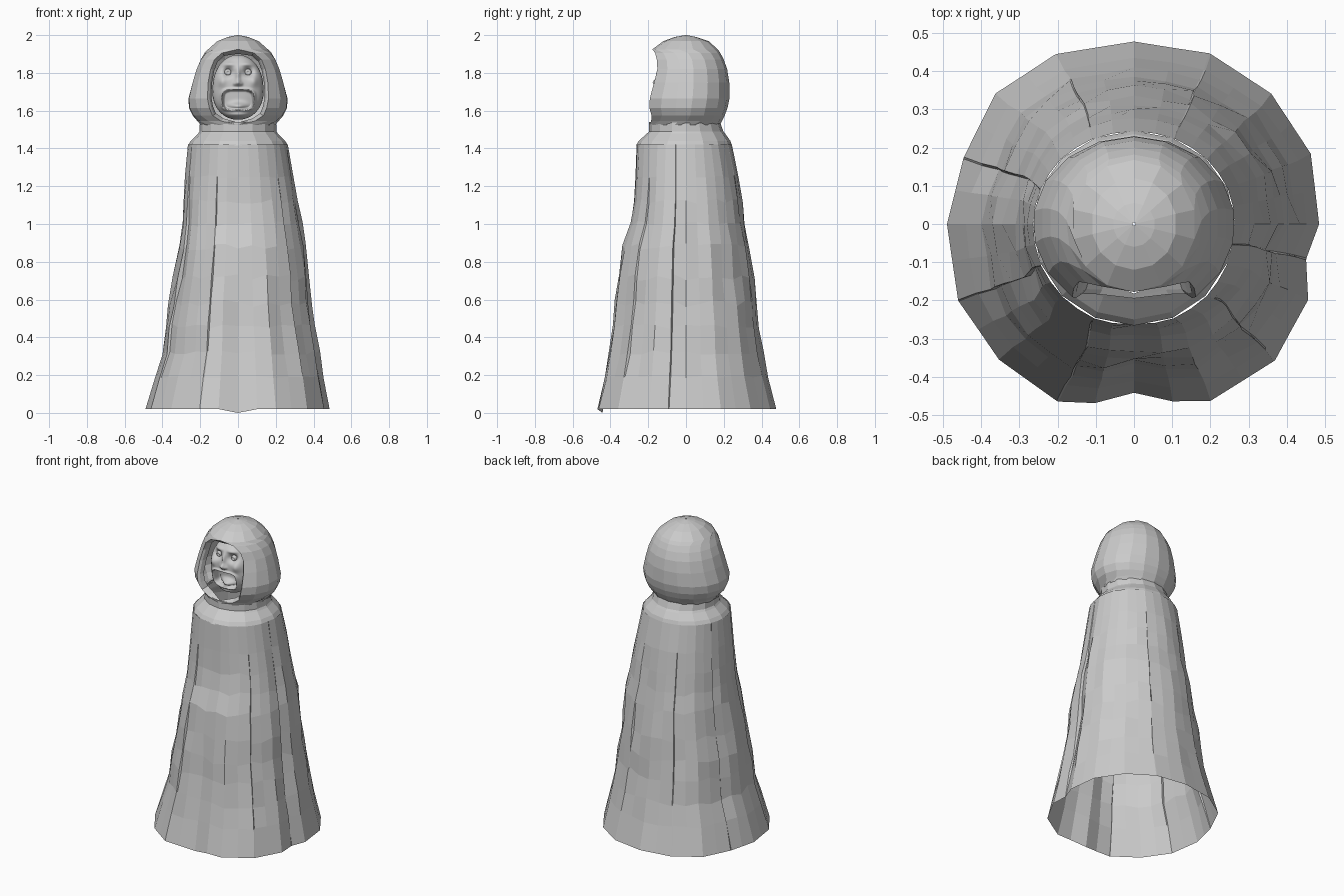
import bpy, bmesh, math, random
from math import sin, cos, radians, asin, sqrt, exp, tau

random.seed(4)
if "Cube" in bpy.data.objects:
    bpy.data.objects.remove(bpy.data.objects["Cube"], do_unlink=True)

grey = bpy.data.materials.new("plain grey")
grey.use_nodes = True
grey.diffuse_color = (0.6, 0.6, 0.6, 1)
grey.node_tree.nodes["Principled BSDF"].inputs["Base Color"].default_value = (0.6, 0.6, 0.6, 1)


def loft(name, rows, closed=True, smooth=False):
    """Skin a list of equally long rows of points."""
    bm = bmesh.new()
    grid = [[bm.verts.new(p) for p in row] for row in rows]
    n = len(grid[0])
    for lower, upper in zip(grid, grid[1:]):
        for i in range(n if closed else n - 1):
            j = (i + 1) % n
            bm.faces.new((lower[i], lower[j], upper[j], upper[i]))
    bmesh.ops.remove_doubles(bm, verts=bm.verts, dist=0.0005)
    bmesh.ops.dissolve_degenerate(bm, edges=bm.edges, dist=0.0005)
    bmesh.ops.recalc_face_normals(bm, faces=bm.faces)
    mesh = bpy.data.meshes.new(name)
    bm.to_mesh(mesh)
    bm.free()
    mesh.materials.append(grey)
    for p in mesh.polygons:
        p.use_smooth = smooth
    ob = bpy.data.objects.new(name, mesh)
    bpy.context.collection.objects.link(ob)


def around(angle, z, right, left, front, back):
    """Point on a lopsided oval; angle 0 is the front, 90 degrees is +x."""
    s, c = sin(angle), cos(angle)
    return (s * (left if s > 0 else right), -c * (front if c > 0 else back), z)


# Robe: hem outline as (degrees, relative radius), pleats as sharp steps
hem = [(0, .93), (12, 1.0), (23, 1.06), (45, 1.07), (66, 1.03), (78, .95), (90, 1.0),
       (112, 1.03), (134, 1.03), (156, 1.02), (180, 1.0), (204, 1.02), (226, 1.03),
       (248, .98), (270, 1.0), (294, 1.03), (316, 1.04), (337, 1.06), (348, 1.01)]
pleats = {45: .025, 78: .04, 156: .015, 204: .015, 248: .05, 294: .05, 337: .02}
# z, right, left, front, back
robe_rows = [(.02, .49, .485, .475, .478), (.19, .443, .455, .435, .435),
             (.32, .4, .43, .41, .41), (.46, .385, .405, .39, .39),
             (.58, .368, .386, .378, .375), (.72, .342, .376, .362, .358),
             (.88, .312, .358, .34, .337), (1.0, .297, .337, .3, .315),
             (1.12, .29, .316, .28, .298), (1.25, .28, .293, .272, .278),
             (1.42, .265, .264, .265, .243)]

columns = []
for k, (deg, rel) in enumerate(hem):
    nd, nrel = hem[(k + 1) % len(hem)]
    nd += 360 if nd < deg else 0
    columns.append((deg, rel, 0))
    if deg in pleats:
        columns.append((deg + .6, rel, pleats[deg]))
    if nd - deg > 15:
        chord = cos(radians((nd - deg) / 2))
        columns.append(((deg + nd) / 2, (rel + nrel) / 2 * chord, 0))

rows = []
for z, *size in robe_rows:
    t = 1 - .8 * z / 1.42
    middle = max(0, sin(math.pi * (z - .02) / 1.4))
    row = []
    for deg, rel, step in columns:
        m = 1 + (rel - 1) * t - step * middle + random.uniform(-.02, .02) * middle
        x, y, _ = around(radians(deg), z, *size)
        dip = .02 if deg == 0 and z < .1 else random.uniform(-.02, .02) * middle
        row.append((x * m, y * m, z - dip))
    rows.append(row)
loft("robe", rows)

# Shoulder collar with the neck band
collar_rows = [(1.415, .266, .265, .266, .244), (1.44, .25, .25, .25, .235),
               (1.478, .212, .212, .208, .208), (1.49, .204, .204, .195, .198),
               (1.54, .202, .202, .195, .18)]
loft("collar", [[around(tau * i / 16, *r) for i in range(16)] for r in collar_rows])

# Hood: z, half width, front, back, half width of the face opening
hood_rows = [(1.525, .203, .195, .18, 0), (1.545, .215, .203, .19, .09),
             (1.575, .242, .22, .205, .135), (1.615, .262, .238, .22, .152),
             (1.665, .265, .242, .23, .162), (1.75, .243, .222, .229, .158),
             (1.82, .222, .2, .218, .145), (1.87, .2, .198, .2, .125),
             (1.905, .178, .186, .182, .085), (1.925, .162, .178, .168, 0),
             (1.968, .112, .12, .12, 0), (1.99, .055, .06, .055, 0), (2.0, .004, .004, .004, 0)]
rows = []
for z, w, front, back, gap in hood_rows:
    start = asin(gap / w)
    arc = [around(start + (tau - 2 * start) * i / 14, z, w, w, front, back) for i in range(15)]
    rim = []
    for depth, shrink in ((.04, .87), (.012, .93)):
        x, y, _ = arc[0]
        if gap:
            rim.append((x * shrink, y + depth, 1.72 + (z - 1.72) * (shrink + .05)))
        else:
            inward = depth * (.3 if z < 1.7 else .6) if z < 1.94 else 0
            rim.append((0, y + inward, z - inward if z > 1.7 else z + inward))
    # The rim folds back into the opening on both sides
    rows.append(rim + arc + [(-x, y, zz) for x, y, zz in reversed(rim)])
loft("hood", rows, closed=False)


# Face: a domed mask shaped by soft bumps and hollows
def bump(x, z, cx, cz, sx, sz):
    return exp(-((x - cx) / sx) ** 2 - ((z - cz) / sz) ** 2)


def face_depth(x, z, edge):
    a = abs(x)
    d = .06 + .088 * sqrt(max(0, 1 - edge ** 3))
    d += .012 * bump(a, z, .05, 1.846, .035, .012)         # brow
    d -= .034 * bump(a, z, .053, 1.804, .027, .022)        # eye socket
    d += .014 * bump(x, z, 0, 1.79, .012, .04)             # bridge of the nose
    d += .024 * bump(x, z, 0, 1.748, .016, .016)           # nose tip
    d += .008 * bump(a, z, .018, 1.742, .009, .009)        # nostril
    d += .014 * bump(a, z, .085, 1.755, .022, .028)        # cheek
    d += .014 * bump(x, z, 0, 1.578, .06, .014)            # chin
    # Wide open mouth with lips and tongue
    m = (a / .08) ** 4 + (abs(z - 1.658) / .052) ** 4
    d += .012 * exp(-((m - 1.4) / .6) ** 2)
    d -= .055 * min(1, max(0, (1.15 - m) / .5))
    d += .045 * bump(x, z, 0, 1.622, .045, .02) * (m < 1.1)
    return d


N = 64
rows = []
for j in range(N + 1):
    v = 2 * j / N - 1
    row = []
    for i in range(N + 1):
        u = 2 * i / N - 1
        dx, dz = u * sqrt(1 - v * v / 2), v * sqrt(1 - u * u / 2)
        # The jaw is squarer than the crown
        jaw = 1 + .14 * max(0, -dz)
        x, z = .134 * dx * jaw, 1.724 + .172 * dz
        row.append((x, -face_depth(x, z, min(1, sqrt(dx * dx + dz * dz))), z))
    rows.append(row)
loft("face", rows, closed=False, smooth=True)


# Eyes: lathed balls with a shallow pupil dimple
eye_profile = [(.0, .013), (.006, .013), (.008, .017), (.013, .015), (.017, .007), (.019, 0), (.015, -.012)]
for side, name in ((1, "left_eye"), (-1, "right_eye")):
    rings = [[(side * .053 + r * cos(tau * i / 20), -.112 - h, 1.803 + r * sin(tau * i / 20))
              for i in range(20)] for r, h in eye_profile]
    loft(name, rings, smooth=True)
